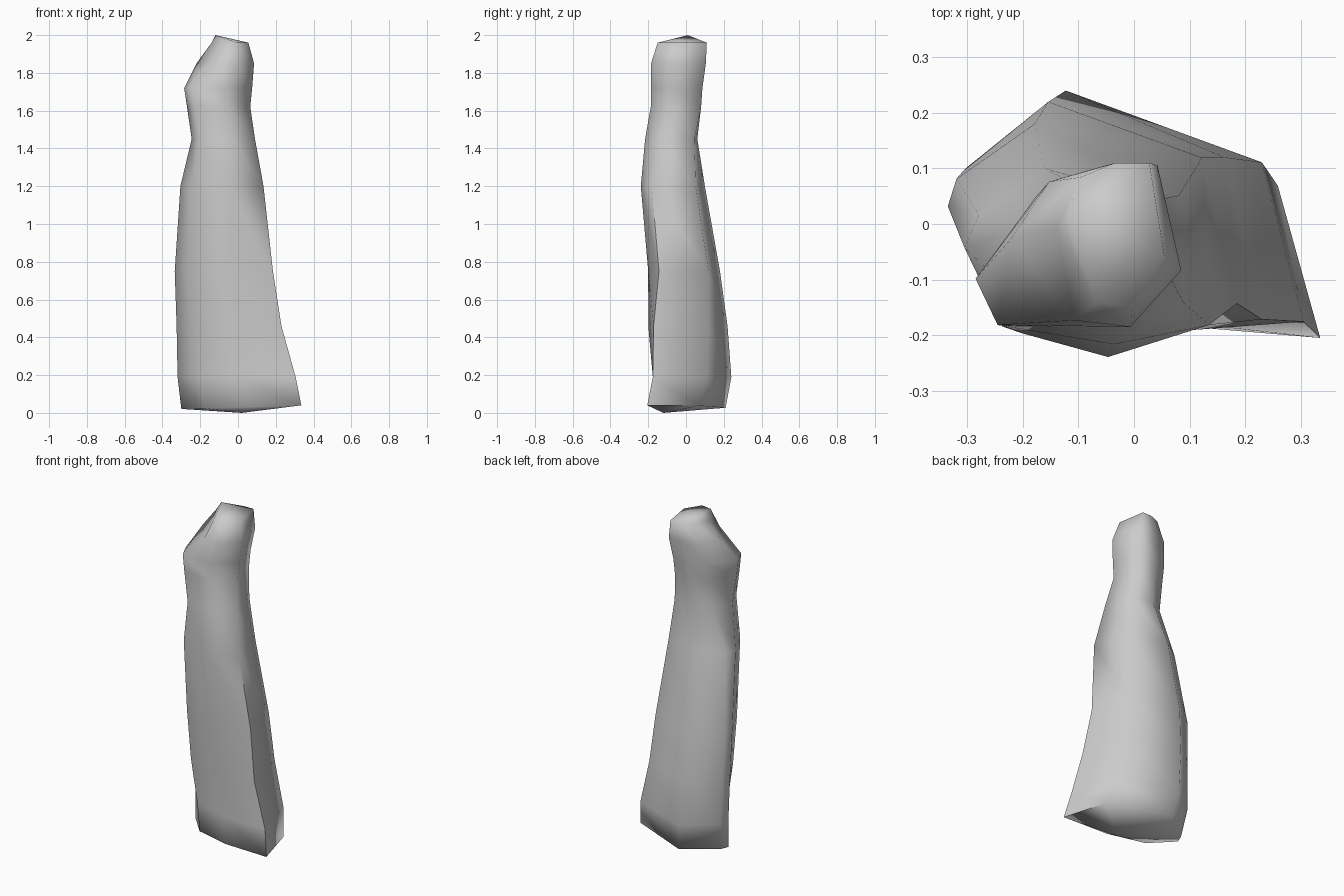
import bpy, bmesh

if "Cube" in bpy.data.objects:
    bpy.data.objects.remove(bpy.data.objects["Cube"])

# Normalised cross-sections (0..1 in the ring's bounding box), from ground to peak
foot = [(0, .54), (.03, .66), (.32, 1), (.88, .66), (1, 0), (.54, .06), (.19, .22)]
mid = [(0, .61), (.03, .74), (.30, 1), (.88, .84), (1, .15), (.58, 0), (.16, .18)]
head = [(0, .33), (.30, .86), (.57, 1), (.86, 1), (1, .35), (.65, .02), (.11, .03)]
peak = [(0, .55), (.22, .90), (.55, 1), (.86, 1), (1, .35), (.70, 0), (.37, .04)]
stages = [(0.03, foot), (0.75, mid), (1.15, mid), (1.62, head), (1.72, head), (1.85, peak), (2, peak)]

# Rings: z, x min, x max, y min, y max
rings = [
    (0.03, -.30, .335, -.205, .21),
    (0.19, -.32, .305, -.19, .24),
    (0.46, -.325, .23, -.21, .22),
    (0.75, -.335, .185, -.20, .18),
    (1.20, -.305, .135, -.24, .10),
    (1.45, -.245, .09, -.22, .06),
    (1.62, -.27, .065, -.192, .08),
    (1.72, -.285, .075, -.19, .087),
    (1.85, -.22, .085, -.185, .105),
    (1.96, -.14, .055, -.15, .11),
]


def section(z):
    """Cross-section template blended by height."""
    for (z0, a), (z1, b) in zip(stages, stages[1:]):
        if z <= z1:
            t = (z - z0) / (z1 - z0)
            return [(p[0] + (q[0] - p[0]) * t, p[1] + (q[1] - p[1]) * t) for p, q in zip(a, b)]


bm = bmesh.new()
loops = []
for z, x0, x1, y0, y1 in rings:
    loop = []
    for u, v in section(z):
        x, y = x0 + (x1 - x0) * u, y0 + (y1 - y0) * v
        tilt = 0.03 * x if z < .1 else 0      # foot rises to the right
        loop.append(bm.verts.new((x, y, z + tilt)))
    loops.append(loop)

# Side walls
n = len(foot)
for lo, hi in zip(loops, loops[1:]):
    for i in range(n):
        j = (i + 1) % n
        bm.faces.new((lo[i], lo[j], hi[j], hi[i]))

# Shallow underside and peak
for loop, tip in ((loops[0], (.02, -.12, 0)), (loops[-1], (-.12, .01, 2))):
    c = bm.verts.new(tip)
    for i in range(n):
        bm.faces.new((loop[i], loop[(i + 1) % n], c))
bmesh.ops.recalc_face_normals(bm, faces=bm.faces)

mesh = bpy.data.meshes.new("stone_pillar")
bm.to_mesh(mesh)
bm.free()
pillar = bpy.data.objects.new("stone_pillar", mesh)
bpy.context.collection.objects.link(pillar)
bpy.context.view_layer.objects.active = pillar
pillar.select_set(True)
bpy.ops.object.shade_smooth_by_angle(angle=1.5)
